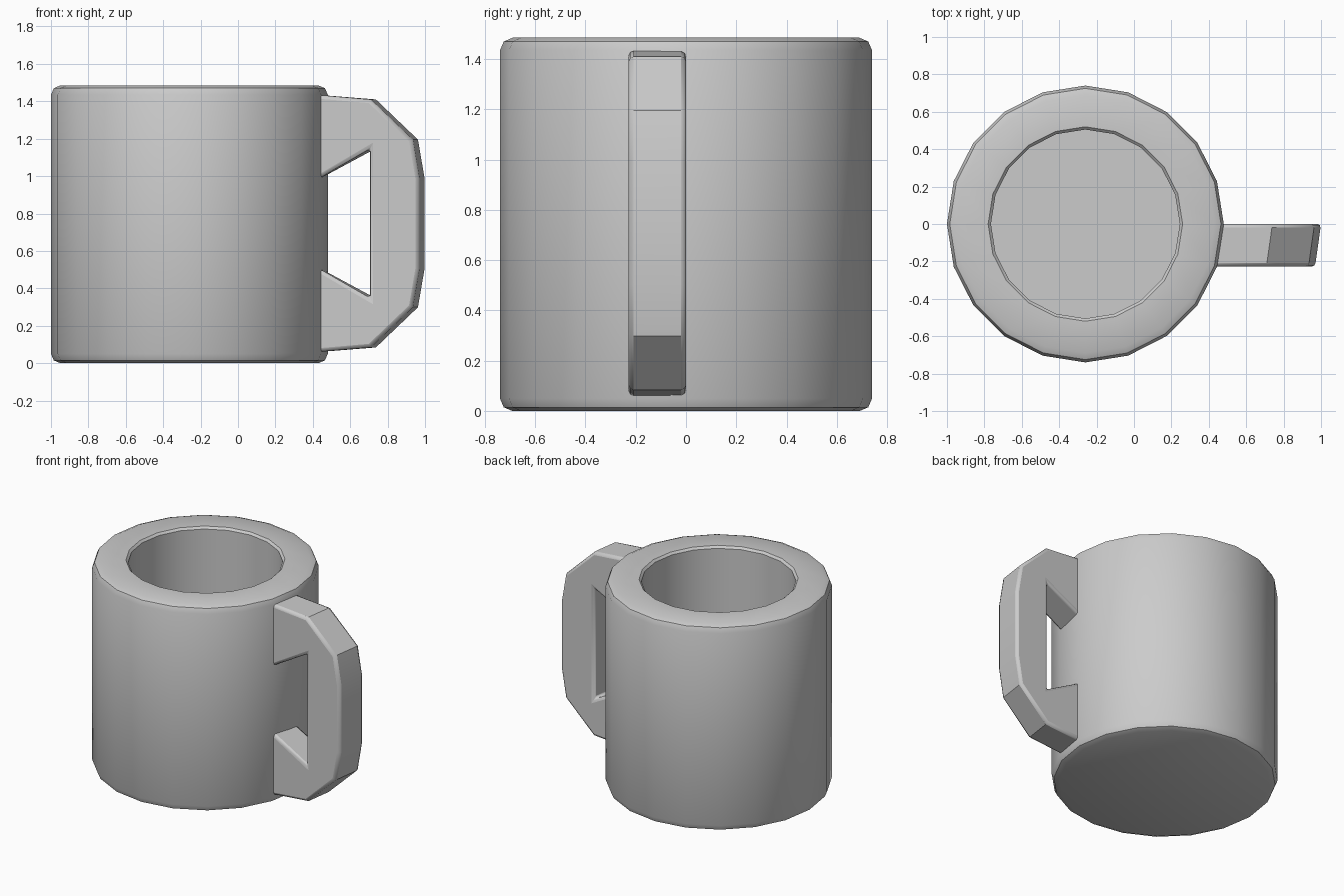
import bpy, bmesh
from math import cos, sin, pi, radians

if "Cube" in bpy.data.objects:
    bpy.data.objects.remove(bpy.data.objects["Cube"])

SIDES, CX = 20, -0.26


def finish(name, bm, angle):
    bmesh.ops.recalc_face_normals(bm, faces=bm.faces)
    mesh = bpy.data.meshes.new(name)
    bm.to_mesh(mesh)
    bm.free()
    ob = bpy.data.objects.new(name, mesh)
    bpy.context.collection.objects.link(ob)
    bpy.ops.object.select_all(action='DESELECT')
    ob.select_set(True)
    bpy.context.view_layer.objects.active = ob
    bpy.ops.object.shade_smooth_by_angle(angle=radians(angle))
    return ob


# Cup body: 20-sided lathe of (radius, height), base to rim to inner floor
profile = [(0.69, 0.0), (0.725, 0.015), (0.74, 0.05),
           (0.74, 1.435), (0.725, 1.47), (0.69, 1.485),
           (0.52, 1.485), (0.505, 1.47), (0.505, 0.23)]
bm = bmesh.new()
rings = [[bm.verts.new((CX + r * cos(2 * pi * i / SIDES),
                        r * sin(2 * pi * i / SIDES), z))
          for i in range(SIDES)] for r, z in profile]
for a, b in zip(rings, rings[1:]):
    for i in range(SIDES):
        j = (i + 1) % SIDES
        bm.faces.new((a[i], a[j], b[j], b[i]))
bm.faces.new(rings[0])
bm.faces.new(rings[-1])
finish("cup_body", bm, 40)

# Handle: C-shaped profile, upper half mirrored about mid height,
# sheared to stay parallel to the cup facet it grows from
MID = 0.747
outer = [(0.36, 1.44), (0.74, 1.41), (0.965, 1.195), (1.0, 0.99)]
inner = [(0.735, 1.145), (0.36, 0.945)]


def flip(pts):
    return [(x, 2 * MID - z) for x, z in reversed(pts)]


loop = outer + flip(outer) + flip(inner)[0:] + list(reversed(flip(flip(inner))))[::-1]
loop = outer + flip(outer) + flip(inner) + inner
bm = bmesh.new()
back = [bm.verts.new((x, 0.0, z)) for x, z in loop]
front = [bm.verts.new((x - 0.032 * (x > 0.4), -0.228, z)) for x, z in loop]
bm.faces.new(back)
bm.faces.new(front)
for i in range(len(loop)):
    j = (i + 1) % len(loop)
    bm.faces.new((back[i], back[j], front[j], front[i]))
handle = finish("handle", bm, 30)
bevel = handle.modifiers.new("soft_edges", 'BEVEL')
bevel.width = 0.02
bevel.segments = 2
bevel.limit_method = 'ANGLE'
bevel.angle_limit = radians(50)
